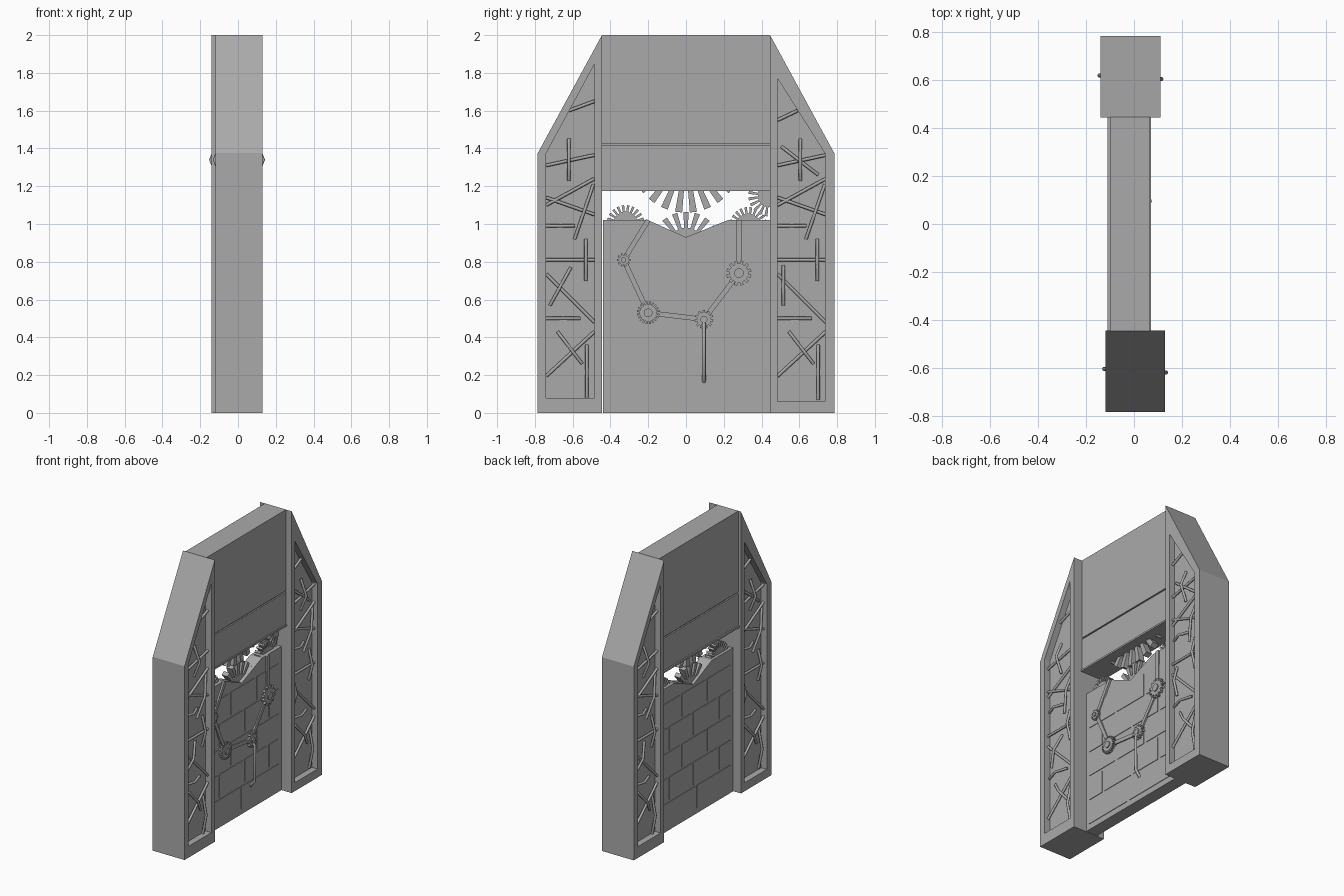
import bpy, bmesh
from math import sin, cos, pi, radians
from mathutils import Vector

if "Cube" in bpy.data.objects:
    bpy.data.objects.remove(bpy.data.objects["Cube"], do_unlink=True)

stone = bpy.data.materials.new("stone_grey")
stone.use_nodes = True
stone.diffuse_color = (0.4, 0.4, 0.4, 1)
bsdf = next(n for n in stone.node_tree.nodes if n.type == 'BSDF_PRINCIPLED')
bsdf.inputs["Base Color"].default_value = (0.4, 0.4, 0.4, 1)
bsdf.inputs["Roughness"].default_value = 0.8


def add(name, mesh):
    obj = bpy.data.objects.new(name, mesh)
    bpy.context.scene.collection.objects.link(obj)
    mesh.materials.clear()
    mesh.materials.append(stone)
    return obj


def finish(name, bm):
    bmesh.ops.recalc_face_normals(bm, faces=bm.faces)
    mesh = bpy.data.meshes.new(name)
    bm.to_mesh(mesh)
    bm.free()
    return add(name, mesh)


def extrude_profile(bm, pts, x0, x1):
    """Extrude a (y, z) outline along x."""
    face = bm.faces.new([bm.verts.new((x0, y, z)) for y, z in pts])
    new = bmesh.ops.extrude_face_region(bm, geom=[face])["geom"]
    bmesh.ops.translate(bm, vec=(x1 - x0, 0, 0),
                        verts=[v for v in new if isinstance(v, bmesh.types.BMVert)])


def prism(name, pts, x0, x1):
    bm = bmesh.new()
    extrude_profile(bm, pts, x0, x1)
    return finish(name, bm)


def rect(y0, y1, z0, z1):
    return [(y0, z0), (y1, z0), (y1, z1), (y0, z1)]


def gear(name, y, z, root, tip, teeth, x0, x1):
    """Flat-toothed wheel facing x."""
    pts = []
    step = 2 * pi / teeth
    for i in range(teeth):
        for r, part in ((root, -0.28), (tip, -0.24), (tip, 0.24), (root, 0.28)):
            a = (i + 0.5 + part) * step
            pts.append((y + r * sin(a), z - r * cos(a)))
    return prism(name, pts, x0, x1)


def disc(name, y, z, r, x0, x1):
    pts = [(y + r * cos(i * pi / 10), z + r * sin(i * pi / 10)) for i in range(20)]
    return prism(name, pts, x0, x1)


def bar(name, a, b, width, x0, x1):
    a, b = Vector(a), Vector(b)
    side = (b - a).normalized().orthogonal() * width / 2
    return prism(name, [a + side, b + side, b - side, a - side], x0, x1)


def pipes(name, paths, radius):
    """Round rods along polyline paths, as one mesh."""
    curve = bpy.data.curves.new(name, 'CURVE')
    curve.dimensions = '3D'
    curve.bevel_depth = radius
    curve.bevel_resolution = 2
    curve.use_fill_caps = True
    for path in paths:
        spline = curve.splines.new('POLY')
        spline.points.add(len(path) - 1)
        for point, co in zip(spline.points, path):
            point.co = (*co, 1)
    temp = bpy.data.objects.new(name + "_path", curve)
    bpy.context.scene.collection.objects.link(temp)
    deps = bpy.context.evaluated_depsgraph_get()
    mesh = bpy.data.meshes.new_from_object(temp.evaluated_get(deps))
    bpy.data.objects.remove(temp, do_unlink=True)
    obj = add(name, mesh)
    bpy.context.view_layer.objects.active = obj
    for o in bpy.context.selected_objects:
        o.select_set(False)
    obj.select_set(True)
    bpy.ops.object.shade_smooth_by_angle(angle=radians(50))
    return obj


# Side posts: sloped outline with a framed recess on both broad faces
DEPTH = 0.045
XF, XB = 0.13, -0.12
OUTER = [(-0.445, 0), (-0.785, 0), (-0.785, 1.375), (-0.445, 2)]
RECESS_F = [(-0.485, 0.08), (-0.74, 0.08), (-0.74, 1.375), (-0.485, 1.845)]
RECESS_B = [(-0.485, 0.06), (-0.735, 0.06), (-0.735, 1.375), (-0.485, 1.77)]


def post(name):
    bm = bmesh.new()

    def loop(pts, x):
        return [bm.verts.new((x, y, z)) for y, z in pts]

    loops = [loop(RECESS_F, XF - DEPTH), loop(RECESS_F, XF), loop(OUTER, XF),
             loop(OUTER, XB), loop(RECESS_B, XB), loop(RECESS_B, XB + DEPTH)]
    for a, b in zip(loops, loops[1:]):
        for i in range(4):
            j = (i + 1) % 4
            bm.faces.new((a[i], a[j], b[j], b[i]))
    bm.faces.new(loops[0])
    bm.faces.new(loops[-1])
    return finish(name, bm)


# Rods in the recesses: (across, height) ends, measured from one recess edge
STRAIGHT = [(0, 1.31, .255, 1.365), (0, 1.1, .255, 1.24), (0, 1.14, .255, 1.05),
            (0, .81, .255, .81), (0, .735, .255, .48), (0, .195, .255, .43)]
BOWED = [(.15, .92, .25, 1.21), (0, .99, .15, .99), (.21, .7, .21, .92),
         (0, .5, .18, .5), (.06, .43, .19, .26), (.215, .07, .215, .36)]
EXTRA_F = [(.12, 1.6, .255, 1.65), (.02, .57, .13, .77)]
EXTRA_B = [(0, 1.55, .105, 1.6), (.03, .57, .03, .78), (.02, 1.41, .215, 1.26)]


def post_rods(name):
    paths = []
    for face, out, place, extra in ((XF, 1, lambda u: u - 0.74, EXTRA_F),
                                    (XB, -1, lambda u: -0.485 - u, EXTRA_B)):
        low, mid = face - out * (DEPTH - 0.005), face - out * 0.012
        for u0, z0, u1, z1 in STRAIGHT + extra[:1]:
            paths.append([(face - out * 0.028, place(u0), z0),
                          (face - out * 0.028, place(u1), z1)])
        for u0, z0, u1, z1 in BOWED + extra[1:]:
            paths.append([(low, place(u0), z0),
                          (mid, place((u0 + u1) / 2), (z0 + z1) / 2),
                          (low, place(u1), z1)])
        # tallest hoop, standing slightly proud of the frame
        paths.append([(low, place(.12), 1.23), (face + out * 0.004, place(.12), 1.34),
                      (low, place(.12), 1.45)])
    return pipes(name, paths, 0.009)


for label, turn in (("front", 0), ("back", pi)):
    for obj in (post(label + "_post"), post_rods(label + "_post_rods")):
        obj.rotation_euler.z = turn
        obj.location.x = -0.01 if turn else 0

# Lintel with a groove and a thin lower lip
prism("lintel_upper", rect(-0.446, 0.446, 1.425, 2), -0.10, 0.065)
prism("lintel_groove", rect(-0.446, 0.446, 1.41, 1.43), -0.09, 0.055)
prism("lintel_lower", rect(-0.446, 0.446, 1.185, 1.415), -0.10, 0.065)
prism("lintel_lip", rect(-0.446, 0.446, 1.175, 1.187), -0.11, 0.072)

# Door slab with a notched top
DF, DB = 0.03, -0.06
prism("door", [(-0.44, 0), (0.446, 0), (0.446, 1.02), (0.22, 1.02), (0, 0.93),
               (-0.2, 1.02), (-0.44, 1.02)], DB, DF)

# Shallow staggered panels on both door faces
bm = bmesh.new()
for row in range(5):
    z0 = 0.04 + row * 0.178
    cuts = [-0.42, -0.02, 0.42] if row == 0 else (
        [-0.42, -0.27, 0.02, 0.29, 0.42] if row % 2 else [-0.42, -0.14, 0.15, 0.42])
    for y0, y1 in zip(cuts, cuts[1:]):
        for x0, x1 in ((DF - 0.002, DF + 0.004), (DB - 0.004, DB + 0.002)):
            extrude_profile(bm, rect(y0 + 0.012, y1 - 0.012, z0, z0 + 0.16), x0, x1)
finish("door_panels", bm)

# Gears turning in the opening
for label, y, z, root, tip, teeth in (
        ("large_top_gear", 0, 1.36, 0.17, 0.3, 24),
        ("middle_gear", 0, 0.88, 0.1, 0.185, 19),
        ("front_small_gear", -0.32, 1.0, 0.065, 0.1, 22),
        ("back_small_gear", 0.33, 0.99, 0.065, 0.1, 22),
        ("corner_gear", 0.44, 1.15, 0.06, 0.11, 20)):
    gear(label, y, z, root, tip, teeth, -0.04, 0.005)

# Linkage on the door face
JOINTS = [(-0.2, 1.02), (-0.33, 0.81), (-0.2, 0.53), (0.095, 0.495), (0.28, 0.74),
          (0.28, 1.02)]
for i, (a, b) in enumerate(zip(JOINTS, JOINTS[1:])):
    bar("link_bar_%d" % (i + 1), a, b, 0.026, DF - 0.005, DF + 0.012)
for i, (r, teeth) in enumerate(((0.036, 10), (0.06, 20), (0.05, 11), (0.067, 12))):
    y, z = JOINTS[i + 1]
    gear("link_gear_%d" % (i + 1), y, z, r * 0.75, r, teeth, DF - 0.005, DF + 0.022)
    disc("link_hub_%d" % (i + 1), y, z, r * 0.38, DF, DF + 0.03)

# Pull handle
pipes("handle", [[(DF, 0.095, 0.5), (DF + 0.035, 0.095, 0.46),
                  (DF + 0.035, 0.095, 0.21), (DF, 0.095, 0.165)]], 0.01)
